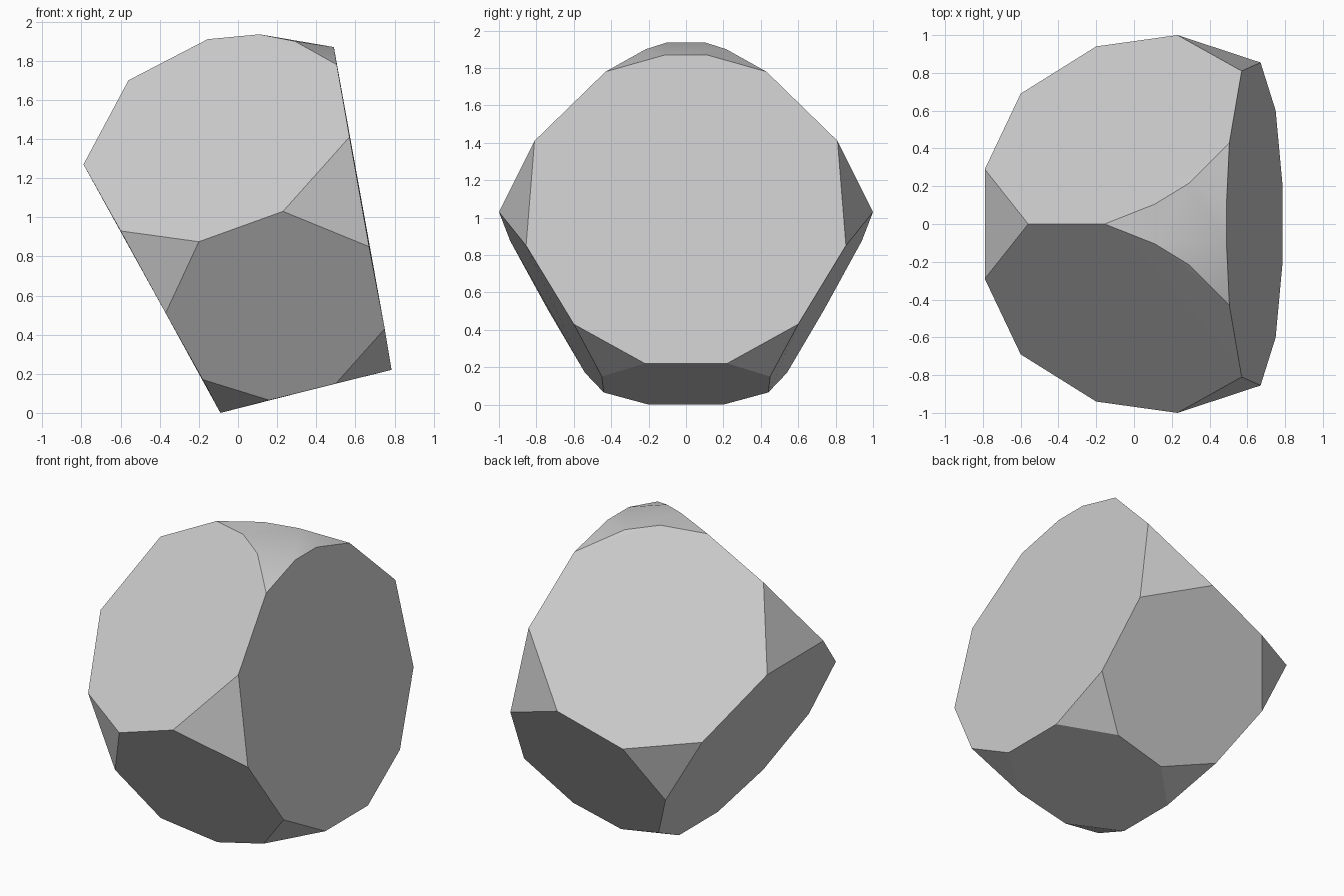
import bpy
import bmesh
import math

if "Cube" in bpy.data.objects:
    bpy.data.objects.remove(bpy.data.objects["Cube"])

# Corner points of one half of the cut stone; mirrored across y = 0
HALF = [
    # lower left facet
    (-0.09, 0.20, 0.00), (-0.18, 0.54, 0.17), (-0.37, 0.74, 0.51),
    (-0.60, 0.69, 0.93), (-0.79, 0.29, 1.27),
    # base
    (0.16, 0.44, 0.065), (0.50, 0.45, 0.15), (0.785, 0.22, 0.22),
    # right facet
    (0.75, 0.60, 0.43), (0.67, 0.855, 0.85), (0.57, 0.81, 1.41),
    (0.505, 0.43, 1.78), (0.49, 0.11, 1.87),
    # widest corners
    (-0.20, 0.94, 0.875), (0.23, 1.00, 1.03),
    # ridge and rounded cap
    (-0.56, 0.0, 1.70), (-0.155, 0.0, 1.91), (0.11, 0.105, 1.935), (0.29, 0.215, 1.90),
]

bm = bmesh.new()
for x, y, z in HALF:
    for side in ((1, -1) if y else (1,)):
        bm.verts.new((x, side * y, z))
bmesh.ops.convex_hull(bm, input=bm.verts)

# Merge the hull triangles into flat facets
bmesh.ops.dissolve_limit(bm, angle_limit=math.radians(5), verts=bm.verts, edges=bm.edges)
bmesh.ops.recalc_face_normals(bm, faces=bm.faces)

mesh = bpy.data.meshes.new("faceted_stone")
bm.to_mesh(mesh)
bm.free()
stone = bpy.data.objects.new("faceted_stone", mesh)
bpy.context.collection.objects.link(stone)

# One plain grey
grey = bpy.data.materials.new("light_grey")
grey.diffuse_color = (0.6, 0.6, 0.6, 1)
grey.use_nodes = True
grey.node_tree.nodes["Principled BSDF"].inputs["Base Color"].default_value = grey.diffuse_color
mesh.materials.append(grey)

# Smooth only the shallow creases on the cap
bpy.context.view_layer.objects.active = stone
stone.select_set(True)
bpy.ops.object.shade_smooth_by_angle(angle=math.radians(25))
